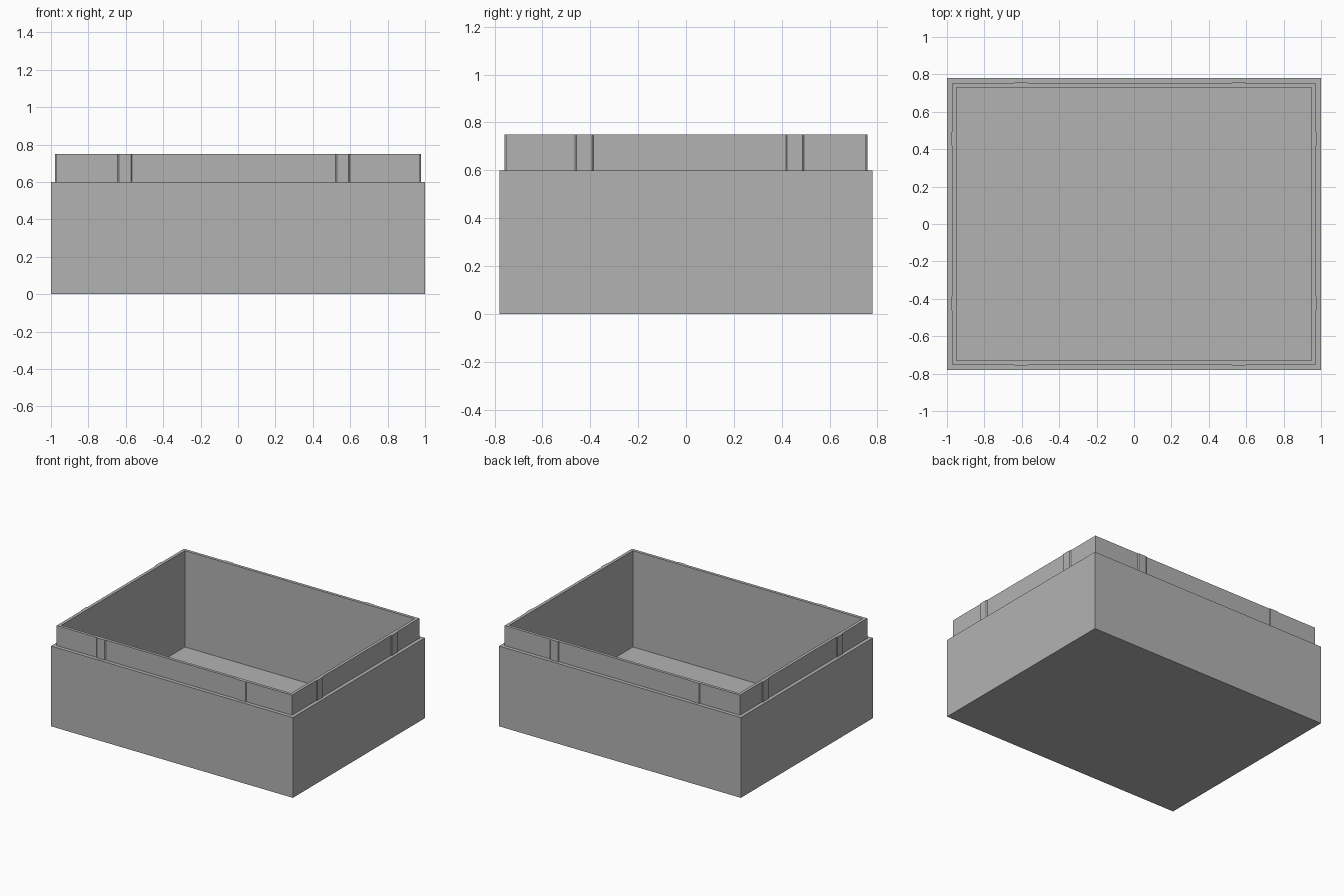
import bpy
import bmesh

cube = bpy.data.objects.get("Cube")
if cube:
    bpy.data.objects.remove(cube, do_unlink=True)

grey = bpy.data.materials.new("plain grey")
grey.use_nodes = True
GREY = (0.45, 0.45, 0.45, 1)
grey.diffuse_color = GREY
grey.node_tree.nodes["Principled BSDF"].inputs["Base Color"].default_value = GREY

HEIGHT, SHOULDER, FLOOR = 0.75, 0.6, 0.03
OUTER, RIM, INNER = (1.0, 0.78), (0.973, 0.752), (0.95, 0.73)
BUMP, HALF_WIDTH, TAPER = 0.006, 0.038, 0.006


def finish(name, bm):
    bmesh.ops.recalc_face_normals(bm, faces=bm.faces)
    mesh = bpy.data.meshes.new(name)
    bm.to_mesh(mesh)
    bm.free()
    mesh.materials.append(grey)
    obj = bpy.data.objects.new(name, mesh)
    bpy.context.collection.objects.link(obj)
    return obj


def ring(bm, half, z):
    x, y = half
    return [bm.verts.new((sx * x, sy * y, z))
            for sx, sy in ((-1, -1), (1, -1), (1, 1), (-1, 1))]


# Box shell: one stepped profile swept around the rectangle
bm = bmesh.new()
levels = [(OUTER, 0), (OUTER, SHOULDER), (RIM, SHOULDER),
          (RIM, HEIGHT), (INNER, HEIGHT), (INNER, FLOOR)]
rings = [ring(bm, half, z) for half, z in levels]
for a, b in zip(rings, rings[1:]):
    for i in range(4):
        j = (i + 1) % 4
        bm.faces.new((a[i], a[j], b[j], b[i]))
bm.faces.new(rings[0])
bm.faces.new(rings[-1])
finish("box_body", bm)


def catch(name, axis, side, centre):
    """Shallow tapered rib on the rim wall facing along one axis."""
    bm = bmesh.new()
    wall = RIM[axis]
    outline = [(-HALF_WIDTH, wall - 0.004), (-HALF_WIDTH, wall),
               (TAPER - HALF_WIDTH, wall + BUMP),
               (HALF_WIDTH - TAPER, wall + BUMP),
               (HALF_WIDTH, wall), (HALF_WIDTH, wall - 0.004)]
    verts = []
    for along, out in outline:
        spot = [0, 0, SHOULDER]
        spot[axis] = side * out
        spot[1 - axis] = centre + along
        verts.append(bm.verts.new(spot))
    face = bm.faces.new(verts)
    grown = bmesh.ops.extrude_face_region(bm, geom=[face])["geom"]
    tops = [v for v in grown if isinstance(v, bmesh.types.BMVert)]
    bmesh.ops.translate(bm, verts=tops, vec=(0, 0, HEIGHT - SHOULDER))
    finish(name, bm)


# Snap catches, two on each rim wall
walls = {"right": (0, -1), "left": (0, 1), "front": (1, -1), "back": (1, 1)}
spots = {0: (-0.425, 0.455), 1: (-0.605, 0.56)}
for label, (axis, side) in walls.items():
    for number, centre in enumerate(spots[axis], 1):
        catch(f"{label}_catch_{number}", axis, side, centre)
